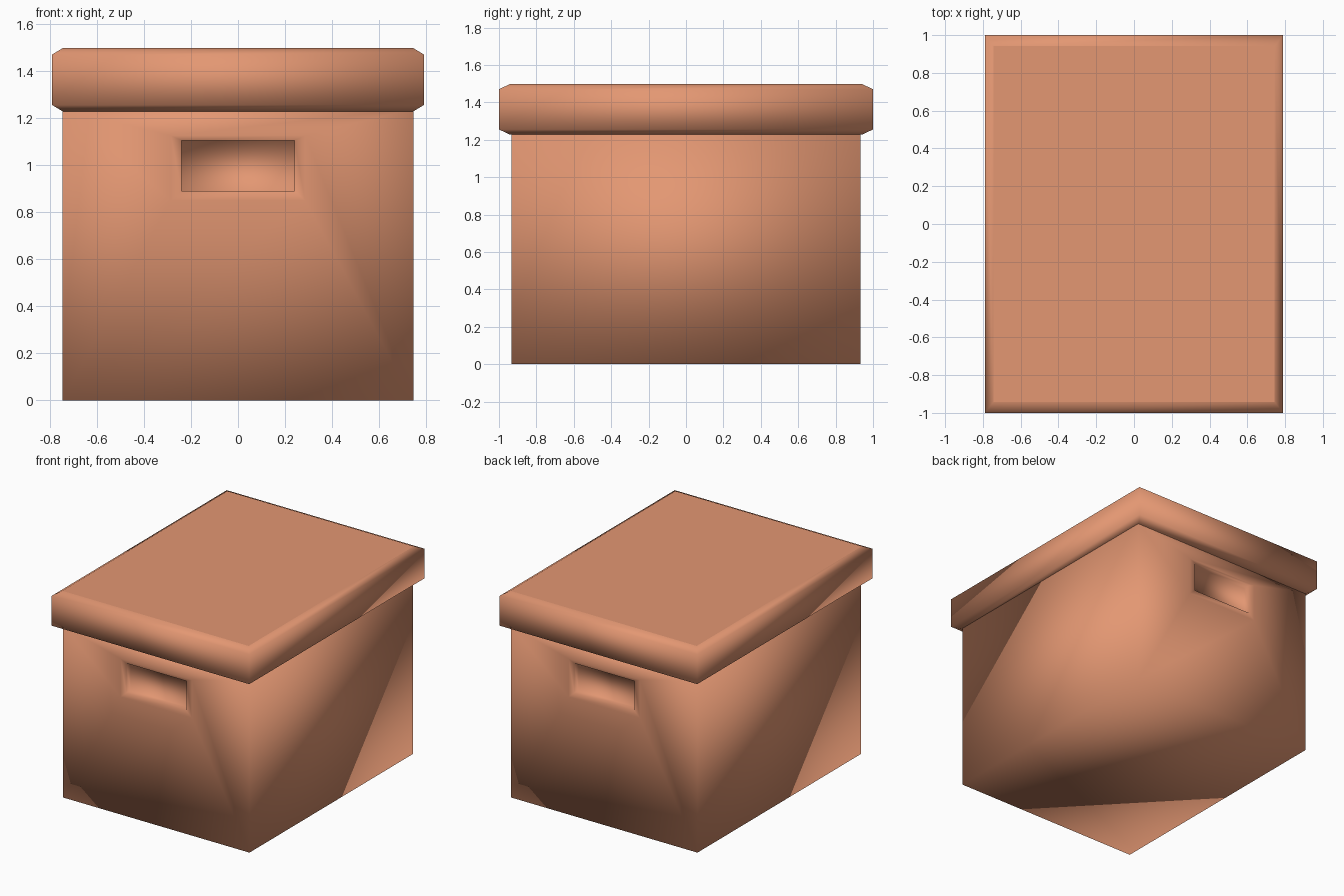
import bpy, bmesh
from mathutils import Vector

if "Cube" in bpy.data.objects:
    bpy.data.objects.remove(bpy.data.objects["Cube"])

card = bpy.data.materials.new("cardboard")
card.diffuse_color = (0.77, 0.31, 0.17, 1)
card.use_nodes = True
card.node_tree.nodes["Principled BSDF"].inputs["Base Color"].default_value = card.diffuse_color


def loft_box(rings):
    """Closed rectangular loft through (half_x, half_y, z) rings."""
    bm = bmesh.new()
    loops = [[bm.verts.new((sx * hx, sy * hy, z))
              for sx, sy in ((-1, -1), (1, -1), (1, 1), (-1, 1))]
             for hx, hy, z in rings]
    for a, b in zip(loops, loops[1:]):
        for i in range(4):
            j = (i + 1) % 4
            bm.faces.new((a[i], a[j], b[j], b[i]))
    bm.faces.new(loops[0][::-1])
    bm.faces.new(loops[-1])
    bm.normal_update()
    return bm


def finish(bm, name):
    bmesh.ops.recalc_face_normals(bm, faces=bm.faces)
    for f in bm.faces:
        # only the lid's top panel is flat shaded
        f.smooth = not (name == "lid" and f.normal.z > 0.99)
    mesh = bpy.data.meshes.new(name)
    bm.to_mesh(mesh)
    bm.free()
    mesh.materials.append(card)
    obj = bpy.data.objects.new(name, mesh)
    bpy.context.collection.objects.link(obj)
    return obj


def inset_rect(bm, face, hx, z0, z1, y):
    """Inset a face and fit the new inner face to a rectangle."""
    mid = face.calc_center_median()
    bmesh.ops.inset_individual(bm, faces=[face], thickness=0.01)
    for v in face.verts:
        v.co = Vector((hx if v.co.x > mid.x else -hx, y,
                       z1 if v.co.z > mid.z else z0))


# Box body with a recessed hand grip on the front and back walls
BX, BY = 0.745, 0.933
body = loft_box([(BX, BY, 0), (BX, BY, 1.24)])
for side in (-1, 1):
    wall = next(f for f in body.faces if f.normal.y * side > 0.9)
    inset_rect(body, wall, 0.285, 0.85, 1.125, side * BY)
    inset_rect(body, wall, 0.24, 0.89, 1.105, side * BY)
    inset_rect(body, wall, 0.24, 0.89, 1.105, side * (BY - 0.05))
finish(body, "box_body")

# Overhanging lid with bevelled rims
lid = loft_box([(0.745, 0.938, 1.228), (0.79, 0.995, 1.255),
                (0.79, 0.995, 1.47), (0.745, 0.938, 1.497)])
for v in lid.verts:
    v.co.y *= 1 / 0.995
finish(lid, "lid")
